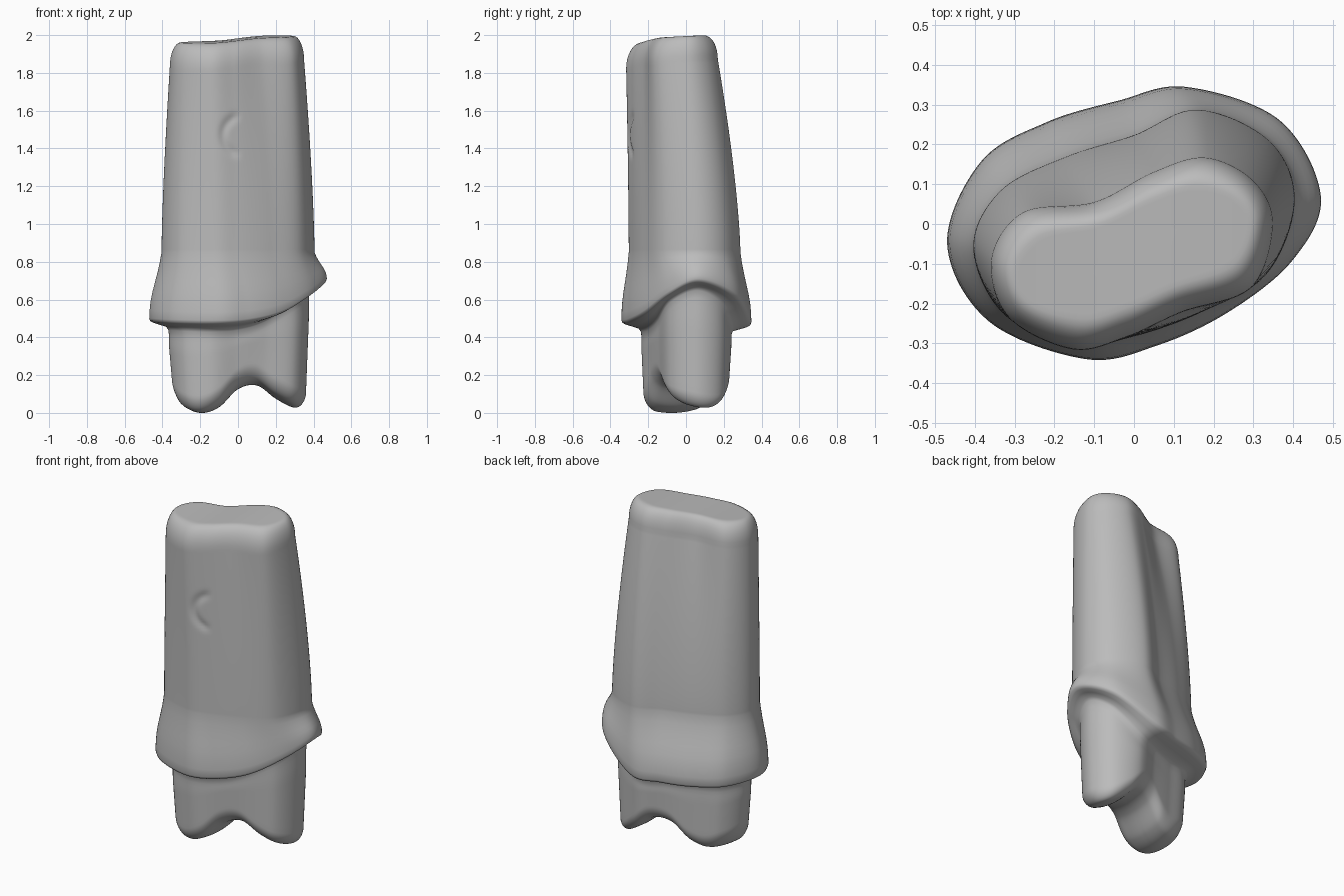
import bpy, bmesh, math
from mathutils import Vector

cube = bpy.data.objects.get("Cube")
if cube:
    bpy.data.objects.remove(cube, do_unlink=True)

N = 168  # points around each ring

# Bean-shaped outlines, counter-clockwise from the +x side; margin adds height
TOP = [(.35, 0), (.3, .11), (.18, .168), (.05, .132), (-.1, .056), (-.28, .03),
       (-.36, -.09), (-.315, -.235), (-.155, -.315), (-.02, -.285), (.12, -.222), (.295, -.16)]
BASE = [(.405, .06), (.34, .21), (.16, .288), (0, .224), (-.17, .17), (-.335, .085),
        (-.405, -.06), (-.325, -.23), (-.14, -.3), (0, -.283), (.17, -.222), (.335, -.125)]
MARGIN = [(.47, .07, .71), (.365, .262, .635), (.13, .345, .49), (-.04, .31, .475),
          (-.22, .256, .475), (-.385, .157, .485), (-.47, -.05, .5), (-.365, -.245, .495),
          (-.12, -.34, .49), (.06, -.305, .5), (.24, -.22, .545), (.4, -.09, .645)]
STEM = [(.375, .06), (.315, .19), (.16, .24), (0, .178), (-.14, .132), (-.29, .08),
        (-.365, -.05), (-.295, -.19), (-.15, -.235), (0, -.195), (.14, -.148), (.31, -.085)]
# Heights of the forked foot at even steps of x from -.4 to .4
FOOT = [.15, .045, 0, .03, .125, .145, .075, .027, .035]


def spline(a, b, c, d, t):
    return 0.5 * (2 * b + (c - a) * t + (2 * a - 5 * b + 4 * c - d) * t * t
                  + (3 * b - a - 3 * c + d) * t ** 3)


def outline(points):
    """Sample a closed smooth curve through the points."""
    pts = [Vector((*p, 0)[:3]) for p in points]
    n, result = len(pts), []
    for i in range(N):
        u = i * n / N
        k = int(u)
        result.append(spline(*(pts[(k + j) % n] for j in (-1, 0, 1, 2)), u - k))
    return result


def foot_height(p):
    """Two rounded lobes with an arch between them."""
    u = (p.x + .4) * 10
    k = int(u)
    last = len(FOOT) - 1
    near = [FOOT[min(max(k + j, 0), last)] for j in (-1, 0, 1, 2)]
    return spline(*near, u - k) + 1.2 * (p.y - .4 * p.x) ** 2


def top_height(p):
    return 1.981 + .014 * math.tanh(8 * p.x) + .05 * p.y


def at(p, z):
    return Vector((p.x, p.y, z))


def to_spine(p, amount, offset):
    """Move a point toward the long middle line of the bean."""
    x = .55 * p.x
    return p.lerp(Vector((x, offset + .4 * x, p.z)), amount)


top, base, margin, stem = map(outline, (TOP, BASE, MARGIN, STEM))
tip = [at(p * .96, 0) for p in stem]
rings = []
STEPS = 8
cap = [.88 * (1 - i / STEPS) for i in range(STEPS)]
arc = [i / STEPS * math.pi / 2 for i in range(STEPS, 0, -1)]

# Forked underside and its rounded rim
EDGE = .34
for s in [EDGE + (1 - EDGE) * c for c in cap]:
    ring = [to_spine(p, s, 0) for p in tip]
    rings.append([at(p, foot_height(p)) for p in ring])
for a in arc:
    ring = [to_spine(p, EDGE * (1 - math.cos(a)), 0) for p in tip]
    rings.append([at(p, foot_height(p) + .07 * (1 - math.sin(a))) for p in ring])

# Stem
for i in range(13):
    t = i / 12
    ring = []
    for p, q, m in zip(tip, stem, margin):
        low = foot_height(p) + .07
        ring.append(at(p.lerp(q, min(1, 1.3 * t)), low + (m.z - .1 - low) * t))
    rings.append(ring)

# Underside of the flared collar
for blend, drop in [(.97, .062), (.86, .044), (.5, .032), (.2, .022), (.05, .013)]:
    rings.append([at(m.lerp(s, blend), m.z - drop) for m, s in zip(margin, stem)])

# Collar flaring into the body
for f, blend in [(0, 0), (.12, .03), (.25, .1), (.4, .26), (.55, .47), (.7, .68), (.85, .86)]:
    rings.append([at(m.lerp(b, blend), m.z + (.85 - m.z) * f) for m, b in zip(margin, base)])

# Tapered body with a shallow crescent dent on the front
ROWS = 64
for i in range(ROWS + 1):
    t = i / ROWS
    z = .85 + 1.0 * t
    ring = [at(b.lerp(p, t ** 1.45), z + (top_height(p) - 1.98) * t) for b, p in zip(base, top)]
    for p in ring:
        dx, dz = p.x - .02, p.z - 1.47
        if p.y < -.15 and dx < 0:
            r = math.hypot(dx, dz)
            p.y += .009 * math.exp(-((r - .1) / .022) ** 2) * min(1, -dx / .05)
    rings.append(ring)

# Rounded shoulder and gently sloping top
ROUND = .36
for a in reversed(arc):
    ring = [to_spine(p, ROUND * (1 - math.cos(a)), -.07) for p in top]
    rings.append([at(p, top_height(p) - .13 * (1 - math.sin(a))) for p in ring])
for s in reversed(cap):
    ring = [to_spine(p, ROUND + (1 - ROUND) * s, -.07) for p in top]
    rings.append([at(p, top_height(p)) for p in ring])

# Skin the rings, then close both ends with a strip across the bean
bm = bmesh.new()
rows = [[bm.verts.new(p) for p in ring] for ring in rings]
for lower, upper in zip(rows, rows[1:]):
    for i in range(N):
        j = (i + 1) % N
        bm.faces.new((lower[i], lower[j], upper[j], upper[i]))
for row in (rows[0], rows[-1]):
    bm.faces.new((row[0], row[1], row[-1]))
    for i in range(1, N // 2 - 1):
        bm.faces.new((row[i], row[i + 1], row[N - i - 1], row[N - i]))
    bm.faces.new((row[N // 2 - 1], row[N // 2], row[N // 2 + 1]))
bmesh.ops.recalc_face_normals(bm, faces=bm.faces[:])
for face in bm.faces:
    face.smooth = True
mesh = bpy.data.meshes.new("collared_post")
bm.to_mesh(mesh)
bm.free()
post = bpy.data.objects.new("collared_post", mesh)
bpy.context.collection.objects.link(post)

# Plain grey finish
GREY = (.5, .5, .5, 1)
grey = bpy.data.materials.new("plain grey")
grey.use_nodes = True
grey.diffuse_color = GREY
grey.node_tree.nodes["Principled BSDF"].inputs["Base Color"].default_value = GREY
mesh.materials.append(grey)
